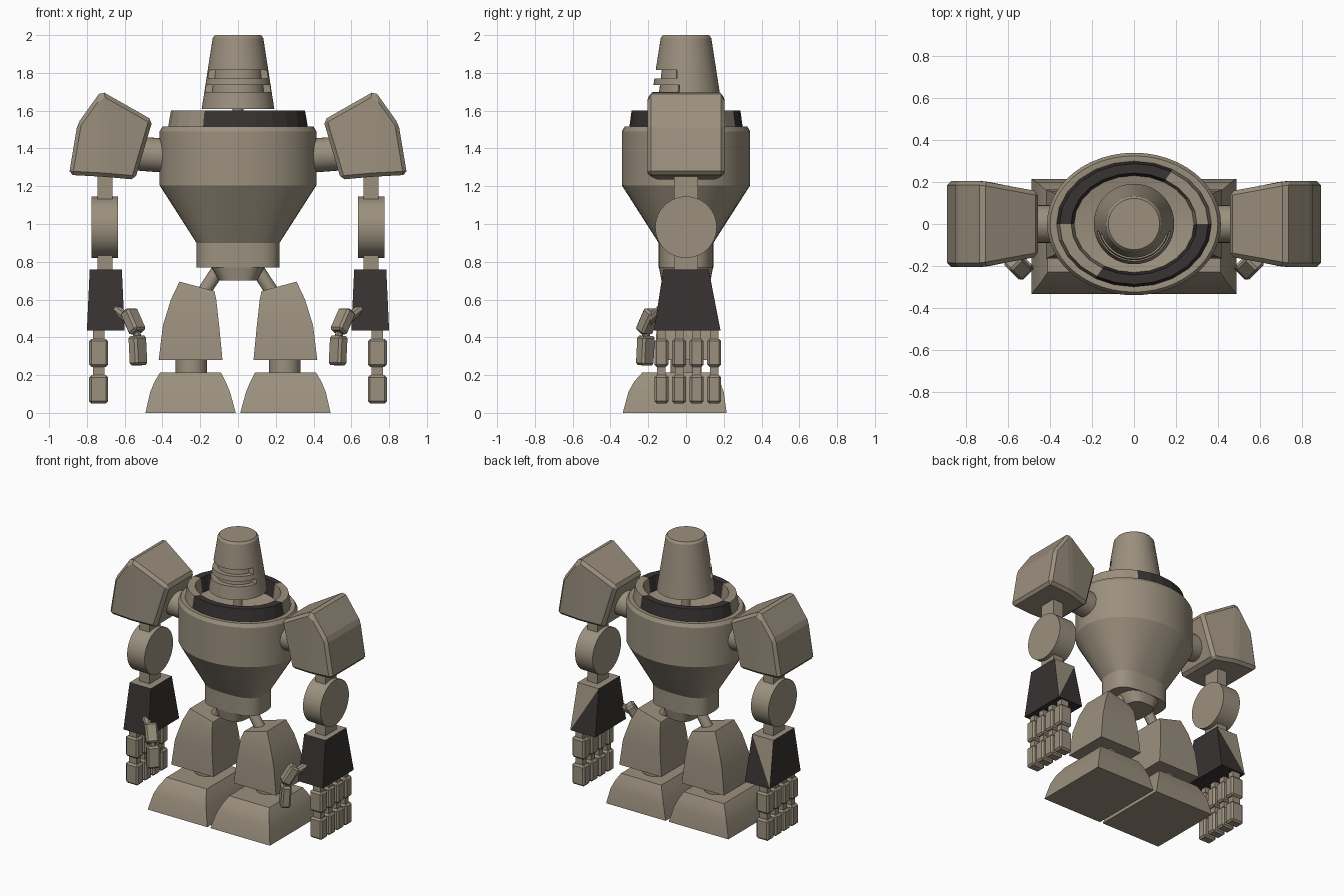
import bpy, bmesh, math
from mathutils import Vector, Matrix, Euler

if "Cube" in bpy.data.objects:
    bpy.data.objects.remove(bpy.data.objects["Cube"])


def material(name, rgb):
    m = bpy.data.materials.new(name)
    m.diffuse_color = (*rgb, 1)
    m.use_nodes = True
    m.node_tree.nodes["Principled BSDF"].inputs["Base Color"].default_value = m.diffuse_color
    return m


TAN = material("tan_metal", (0.33, 0.28, 0.21))
DARK = material("dark_metal", (0.04, 0.033, 0.033))


def finish(bm, name, mats=(TAN,), bevel=0, smooth=False):
    """Turn a bmesh into an object, with optional bevel and smooth shading."""
    bmesh.ops.remove_doubles(bm, verts=bm.verts, dist=1e-5)
    bmesh.ops.recalc_face_normals(bm, faces=bm.faces)
    if bevel:
        bmesh.ops.bevel(bm, geom=bm.edges[:], offset=bevel, segments=1, affect='EDGES', profile=0.5)
    me = bpy.data.meshes.new(name)
    bm.to_mesh(me)
    bm.free()
    for m in mats:
        me.materials.append(m)
    ob = bpy.data.objects.new(name, me)
    bpy.context.collection.objects.link(ob)
    if smooth:
        bpy.ops.object.select_all(action='DESELECT')
        ob.select_set(True)
        bpy.context.view_layer.objects.active = ob
        bpy.ops.object.shade_smooth_by_angle(angle=math.radians(28))
    return ob


def loft(rings, caps=True, closed=False):
    """Skin a list of rings that all have the same number of points."""
    bm = bmesh.new()
    vs = [[bm.verts.new(p) for p in r] for r in rings]
    n = len(vs[0])
    pairs = list(zip(vs, vs[1:])) + ([(vs[-1], vs[0])] if closed else [])
    for a, b in pairs:
        for i in range(n):
            bm.faces.new((a[i], a[(i + 1) % n], b[(i + 1) % n], b[i]))
    if caps and not closed:
        bm.faces.new(vs[0])
        bm.faces.new(vs[-1])
    return bm


def oval(z, a, b, n=48, power=2):
    pts = []
    for i in range(n):
        t = 2 * math.pi * i / n
        c, s = math.cos(t), math.sin(t)
        pts.append((a * math.copysign(abs(c) ** (2 / power), c),
                    b * math.copysign(abs(s) ** (2 / power), s), z))
    return pts


def rect(z, x0, x1, y0, y1):
    return [(x0, y0, z), (x1, y0, z), (x1, y1, z), (x0, y1, z)]


def box(name, center, size, bevel=0, rot=(0, 0, 0)):
    bm = bmesh.new()
    mat = Matrix.LocRotScale(Vector(center), Euler(rot), Vector(size))
    bmesh.ops.create_cube(bm, size=1, matrix=mat)
    return finish(bm, name, bevel=bevel)


def rod(name, p, q, r, n=32):
    p, q = Vector(p), Vector(q)
    bm = bmesh.new()
    rot = (q - p).to_track_quat('Z', 'Y').to_matrix().to_4x4()
    bmesh.ops.create_cone(bm, cap_ends=True, segments=n, radius1=r, radius2=r,
                          depth=(q - p).length, matrix=Matrix.Translation((p + q) / 2) @ rot)
    return finish(bm, name, smooth=True)


# torso: bowl on top, barrel chest, tapering to a boxy pelvis
finish(loft([oval(1.46, .08, .08), oval(1.50, .30, .24), oval(1.515, .37, .30),
             oval(1.515, .40, .325), oval(1.49, .415, .34), oval(1.205, .415, .34),
             oval(0.90, .22, .145, power=3), oval(0.77, .22, .145, power=3),
             oval(0.77, .14, .143, power=3), oval(0.70, .10, .13, power=3)]),
       "torso", smooth=True)

# collar ring: two opposite dark arcs
N = 24
bm = loft([oval(1.50, .372, .302, N), oval(1.60, .355, .288, N),
           oval(1.60, .30, .243, N), oval(1.49, .285, .23, N)], closed=True)
for f in bm.faces:
    c = f.calc_center_median()
    a = math.degrees(math.atan2(c.y / .29, c.x / .36)) % 180
    f.material_index = 1 if a > 60 else 0
finish(bm, "collar", mats=(TAN, DARK))

# neck and head with two vision slits in the front
rod("neck", (0, 0, 1.45), (0, 0, 1.63), 0.03, 16)


def head_ring(z, slot=False, r=None):
    r = r or 0.192 - (z - 1.61) * 0.155
    return [(x * .80, y * .80, z) if slot and y < -0.05 else (x, y, z)
            for x, y, z in oval(z, r, r, 64)]


rings = [head_ring(1.61)]
for z0, z1 in ((1.70, 1.735), (1.77, 1.815)):
    rings += [head_ring(z0), head_ring(z0, True), head_ring(z1, True), head_ring(z1)]
rings += [head_ring(1.985), head_ring(2.0, r=0.122)]
finish(loft(rings), "head", smooth=True)

for s, side in ((-1, "left"), (1, "right")):
    # shoulder block: folded prism, narrower towards the body
    rod(side + "_shoulder_axle", (s * .36, 0, 1.36), (s * .56, 0, 1.375), .09)
    prof = [(.725, 1.705, .205), (.85, 1.53, .205), (.895, 1.26, .205),
            (.71, 1.25, .205), (.545, 1.235, .17), (.452, 1.55, .155)]
    bm = bmesh.new()
    fr, bk = [[bm.verts.new((s * x, d * h, z)) for x, z, h in prof] for d in (-1, 1)]
    for i in range(6):
        j = (i + 1) % 6
        bm.faces.new((fr[i], fr[j], bk[j], bk[i]))
    for v in (fr, bk):
        bm.faces.new(v[:4])
        bm.faces.new((v[0], v[3], v[4], v[5]))
    finish(bm, side + "_shoulder", bevel=.02)

    # upper arm, elbow disc and link
    box(side + "_upper_arm", (s * .705, 0, 1.18), (.08, .125, .2))
    rod(side + "_elbow", (s * .635, 0, .983), (s * .775, 0, .983), .163, 48)
    box(side + "_elbow_link", (s * .705, 0, .80), (.08, .125, .14))

    # forearm: dark, with bare top and a bare triangle at the back
    bm = loft([rect(.435, s * .60, s * .80, -.17, .183), rect(.76, s * .615, s * .785, -.12, .12)])
    for f in bm.faces:
        f.material_index = 0 if f.calc_center_median().z > .75 else 1
    back = max(bm.faces, key=lambda f: f.calc_center_median().y)
    v = sorted(back.verts, key=lambda v: (round(v.co.z, 2), abs(v.co.x)))
    bmesh.utils.face_split(back, v[1], v[2])
    for f in bm.faces:
        if len(f.verts) == 3 and f.calc_center_median().z > .6:
            f.material_index = 0
    finish(bm, side + "_forearm", mats=(TAN, DARK))

    # four two-part fingers
    for k, y in enumerate((-.13, -.037, .056, .149)):
        tag = f"{side}_finger_{k + 1}"
        box(tag + "_pin", (s * .738, y, .31), (.06, .045, .27))
        box(tag + "_upper", (s * .738, y, .318), (.1, .074, .148), .012)
        box(tag + "_tip", (s * .738, y, .125), (.1, .074, .15), .012)

    # thumb, turned inwards and forwards
    rod(side + "_thumb_pin", (s * .645, -.13, .55), (s * .55, -.21, .47), .025, 8)
    rod(side + "_thumb_joint", (s * .54, -.21, .46), (s * .53, -.215, .36), .022, 8)
    box(side + "_thumb_upper", (s * .555, -.20, .485), (.068, .085, .135), .012,
        (0, s * math.radians(32), s * math.radians(45)))
    box(side + "_thumb_tip", (s * .53, -.215, .33), (.065, .09, .155), .012,
        (0, s * math.radians(4), s * math.radians(45)))

    # hip rod, shin, ankle and foot
    rod(side + "_hip", (s * .09, 0, .78), (s * .22, 0, .58), .036, 16)
    bm = loft([rect(.28, s * .082, s * .42, -.165, .165), rect(.465, s * .10, s * .397, -.155, .155),
               rect(.60, s * .115, s * .355, -.135, .135),
               [(s * .125, -.11, .645), (s * .31, -.11, .695), (s * .31, .11, .695), (s * .125, .11, .645)]])
    finish(bm, side + "_shin", smooth=True)
    rod(side + "_ankle", (s * .247, 0, .2), (s * .247, 0, .3), .083)
    bm = loft([rect(0, s * .012, s * .49, -.335, .215), rect(.11, s * .042, s * .465, -.305, .20),
               rect(.165, s * .065, s * .442, -.275, .18), rect(.215, s * .09, s * .412, -.23, .155)])
    finish(bm, side + "_foot", smooth=True)
